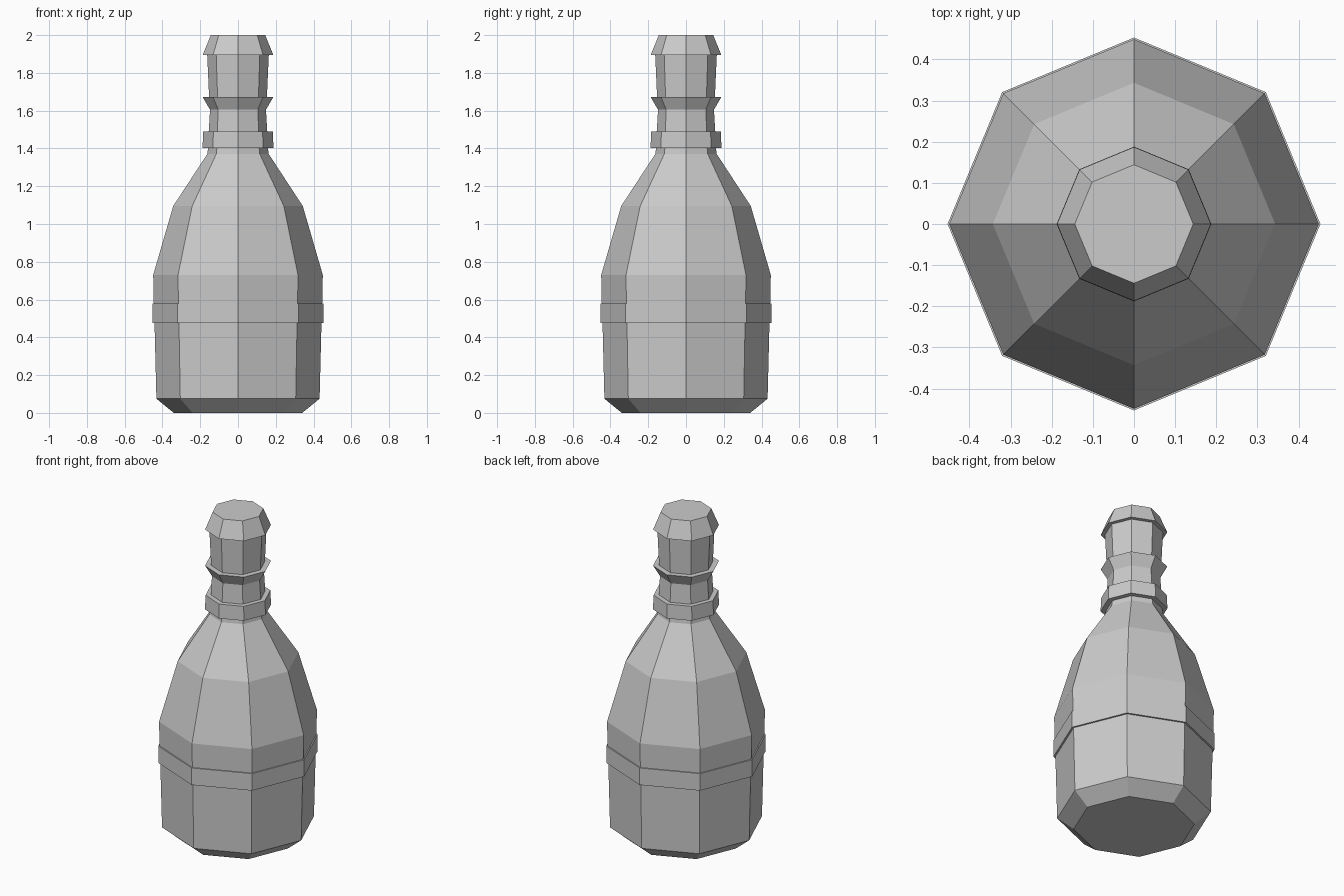
import bpy, bmesh
from math import cos, sin, pi

if "Cube" in bpy.data.objects:
    bpy.data.objects.remove(bpy.data.objects["Cube"])

SIDES = 8


def lathe(name, profile, cap_bottom=False, cap_top=False):
    """Revolve (radius, height) points into an eight-sided flat-shaded part."""
    bm = bmesh.new()
    rings = [[bm.verts.new((r * cos(2 * pi * i / SIDES), r * sin(2 * pi * i / SIDES), z))
              for i in range(SIDES)] for r, z in profile]
    for low, high in zip(rings, rings[1:]):
        for i in range(SIDES):
            j = (i + 1) % SIDES
            bm.faces.new((low[i], low[j], high[j], high[i]))
    if cap_bottom:
        bm.faces.new(rings[0][::-1])
    if cap_top:
        bm.faces.new(rings[-1])
    mesh = bpy.data.meshes.new(name)
    bm.to_mesh(mesh)
    bm.free()
    obj = bpy.data.objects.new(name, mesh)
    bpy.context.collection.objects.link(obj)
    return obj


# Lower body with chamfered foot
lathe("bottle_base", [(0.34, 0), (0.432, 0.075), (0.442, 0.475)], cap_bottom=True)

# Raised band around the body
lathe("body_band", [(0.442, 0.475), (0.453, 0.475), (0.453, 0.58), (0.446, 0.58)])

# Upper body tapering into the neck
lathe("bottle_shoulder", [(0.446, 0.58), (0.449, 0.73), (0.343, 1.095),
                          (0.163, 1.37), (0.158, 1.403)])

# Collar ring at the base of the neck
lathe("neck_collar", [(0.158, 1.403), (0.188, 1.403), (0.184, 1.49), (0.155, 1.49)])

# Narrow neck
lathe("lower_neck", [(0.155, 1.49), (0.148, 1.605)])

# Flared lip
lathe("flared_lip", [(0.148, 1.605), (0.187, 1.672), (0.153, 1.672)])

# Upper neck
lathe("upper_neck", [(0.153, 1.672), (0.163, 1.895)])

# Tapered cap
lathe("bottle_cap", [(0.163, 1.895), (0.187, 1.895), (0.144, 2.0)], cap_top=True)
